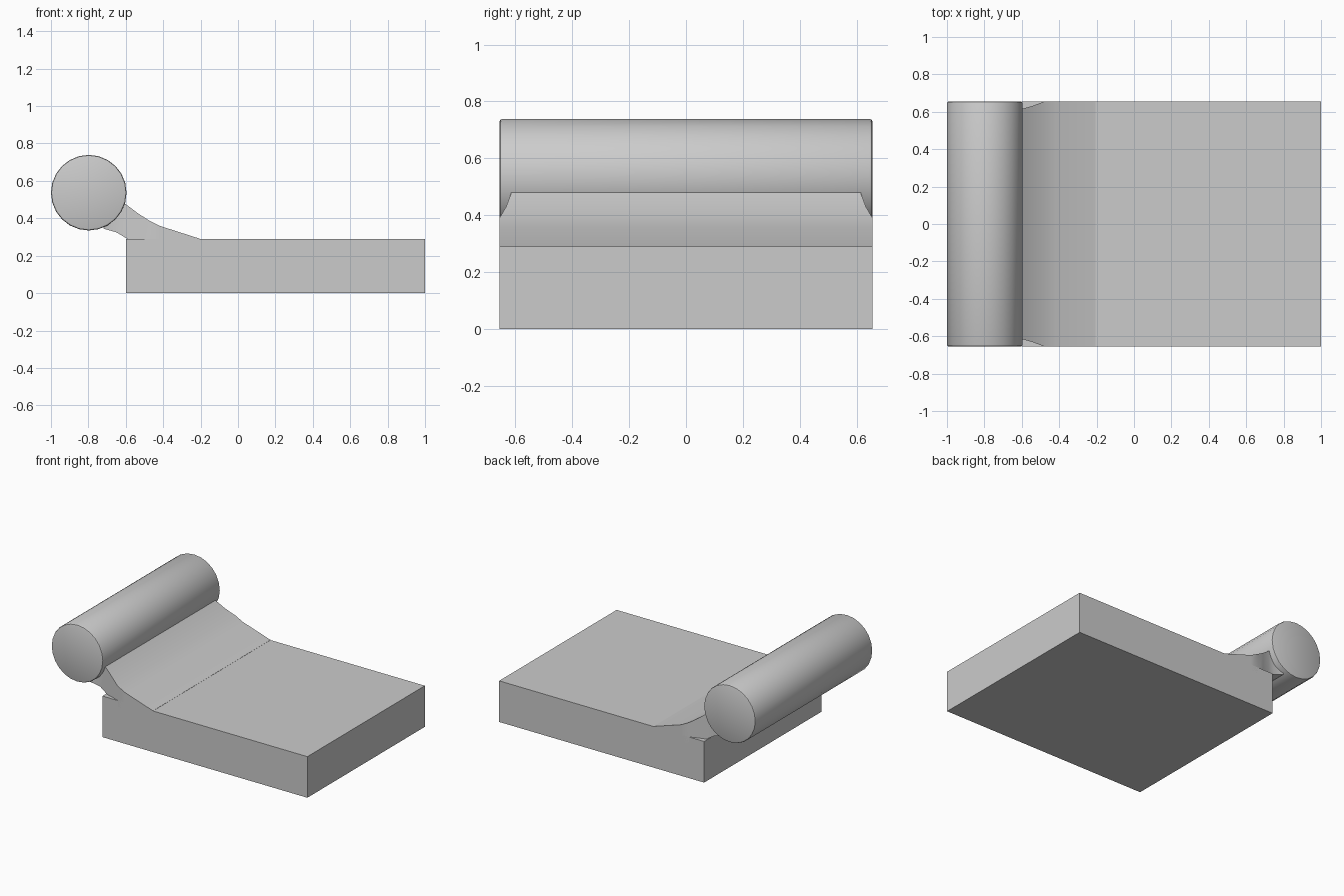
import bpy, bmesh
from math import pi, radians

if "Cube" in bpy.data.objects:
    bpy.data.objects.remove(bpy.data.objects["Cube"])

HALF_W = 0.655

def finish(bm, name, angle=30):
    bmesh.ops.recalc_face_normals(bm, faces=bm.faces)
    mesh = bpy.data.meshes.new(name)
    bm.to_mesh(mesh)
    bm.free()
    ob = bpy.data.objects.new(name, mesh)
    bpy.context.collection.objects.link(ob)
    bpy.ops.object.select_all(action='DESELECT')
    ob.select_set(True)
    bpy.context.view_layer.objects.active = ob
    bpy.ops.object.shade_smooth_by_angle(angle=radians(angle))
    return ob

# Flat rectangular slab
bm = bmesh.new()
bmesh.ops.create_cube(bm, size=1)
for v in bm.verts:
    v.co = (0.2 + v.co.x * 1.6, v.co.y * 2 * HALF_W, 0.145 + v.co.z * 0.29)
finish(bm, "base_slab")

# Roll along the edge, with softened end rims
bm = bmesh.new()
bmesh.ops.create_cone(bm, cap_ends=True, segments=24, radius1=0.202,
                      radius2=0.202, depth=2 * HALF_W)
rims = [e for e in bm.edges if abs(e.verts[0].co.z - e.verts[1].co.z) < 1e-4]
bmesh.ops.bevel(bm, geom=rims, offset=0.01, segments=2, profile=0.5, affect='EDGES')
for v in bm.verts:
    x, y, z = v.co
    v.co = (x - 0.798, z, y + 0.537)
finish(bm, "edge_roll", 40)

# Neck lofted through stations: x, top z, underside z, half width
stations = [
    (-0.205, 0.291, 0.245, HALF_W),
    (-0.42, 0.36, 0.245, HALF_W),
    (-0.48, 0.391, 0.245, HALF_W),
    (-0.54, 0.43, 0.262, 0.632),
    (-0.60, 0.475, 0.295, 0.615),
    (-0.65, 0.52, 0.325, 0.608),
    (-0.72, 0.53, 0.345, 0.62),
]
bm = bmesh.new()
rings = [[bm.verts.new(p) for p in ((x, -w, lo), (x, w, lo), (x, w, hi), (x, -w, hi))]
         for x, hi, lo, w in stations]
for a, b in zip(rings, rings[1:]):
    for i in range(4):
        j = (i + 1) % 4
        bm.faces.new((a[i], a[j], b[j], b[i]))
bm.faces.new(rings[0])
bm.faces.new(rings[-1])
finish(bm, "curved_neck", 40)
